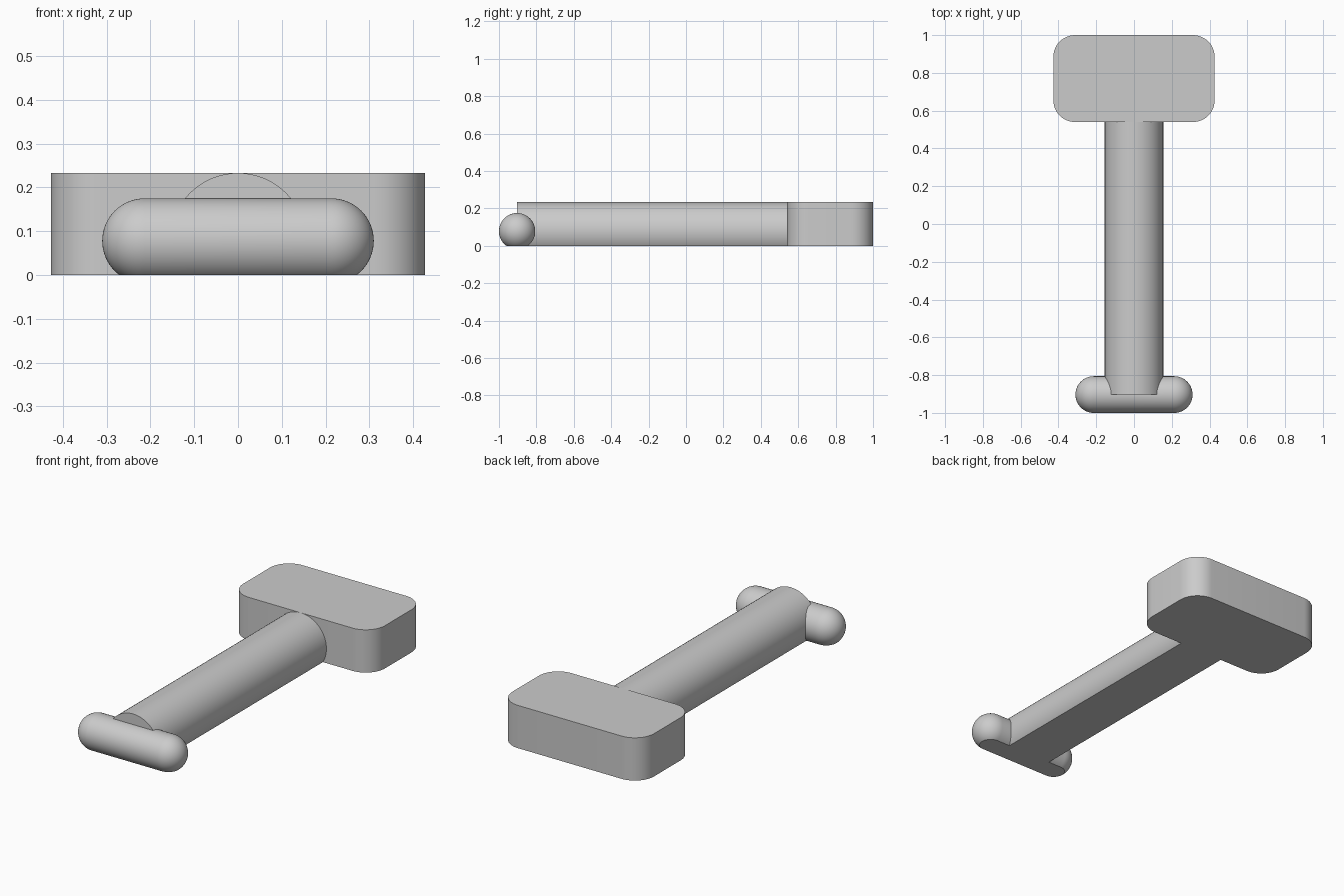
import bpy, bmesh
from math import sin, cos, pi, radians
from mathutils import Matrix, Vector

cube = bpy.data.objects.get("Cube")
if cube:
    bpy.data.objects.remove(cube, do_unlink=True)

GREY = (0.6, 0.6, 0.6, 1)
grey = bpy.data.materials.new("plain grey")
grey.use_nodes = True
grey.diffuse_color = GREY
grey.node_tree.nodes["Principled BSDF"].inputs["Base Color"].default_value = GREY

AXIS_Z = 0.078      # shared height of the shaft and bar axes
HEIGHT = 0.233


def finish(bm, name):
    """Turn a bmesh into a smooth-shaded object with sharp edges kept."""
    bmesh.ops.recalc_face_normals(bm, faces=bm.faces)
    mesh = bpy.data.meshes.new(name)
    bm.to_mesh(mesh)
    bm.free()
    mesh.materials.append(grey)
    obj = bpy.data.objects.new(name, mesh)
    bpy.context.collection.objects.link(obj)
    bpy.ops.object.select_all(action="DESELECT")
    obj.select_set(True)
    bpy.context.view_layer.objects.active = obj
    bpy.ops.object.shade_smooth_by_angle(angle=radians(30))
    return obj


def lathe(name, profile, matrix, steps=64):
    """Spin (along, radius) points about x, place, and slice flat at the floor."""
    bm = bmesh.new()
    verts = [bm.verts.new((a, 0, r)) for a, r in profile]
    edges = [bm.edges.new(pair) for pair in zip(verts, verts[1:])]
    bmesh.ops.spin(bm, geom=verts + edges, cent=(0, 0, 0), axis=(1, 0, 0),
                   angle=2 * pi, steps=steps)
    bmesh.ops.remove_doubles(bm, verts=bm.verts, dist=1e-5)
    bmesh.ops.transform(bm, matrix=matrix, verts=bm.verts)
    cut = bmesh.ops.bisect_plane(bm, geom=bm.verts[:] + bm.edges[:] + bm.faces[:],
                                 plane_co=(0, 0, 0), plane_no=(0, 0, -1),
                                 clear_outer=True)
    rim = [e for e in cut["geom_cut"] if isinstance(e, bmesh.types.BMEdge)]
    bmesh.ops.contextual_create(bm, geom=rim)
    return finish(bm, name)


# Head: rounded rectangle extruded upwards
bm = bmesh.new()
half_x, half_y, corner, arc = 0.427, 0.23, 0.115, 12
outline = []
for q, (sx, sy) in enumerate([(1, 1), (-1, 1), (-1, -1), (1, -1)]):
    for i in range(arc + 1):
        t = (q + i / arc) * pi / 2
        outline.append(bm.verts.new((sx * (half_x - corner) + corner * cos(t),
                                     0.77 + sy * (half_y - corner) + corner * sin(t), 0)))
base = bm.faces.new(outline)
top = bmesh.ops.extrude_face_region(bm, geom=[base], use_keep_orig=True)
bmesh.ops.translate(bm, vec=(0, 0, HEIGHT),
                    verts=[v for v in top["geom"] if isinstance(v, bmesh.types.BMVert)])
finish(bm, "head")

# Shaft: cylinder along y with a flat underside
front, back, radius = -0.903, 0.54, HEIGHT - AXIS_Z
lathe("shaft", [(front, 0), (front, radius), (back, radius), (back, 0)],
      Matrix.Translation(Vector((0, 0, AXIS_Z))) @ Matrix.Rotation(pi / 2, 4, "Z"))

# Crossbar: capsule along x with a flat underside
r, straight, n = 0.097, 0.213, 16
cap = [(straight + r * cos(i * pi / 2 / n), r * sin(i * pi / 2 / n)) for i in range(n + 1)]
lathe("crossbar", [(-a, h) for a, h in cap] + cap[::-1],
      Matrix.Translation(Vector((0, front, AXIS_Z))))
